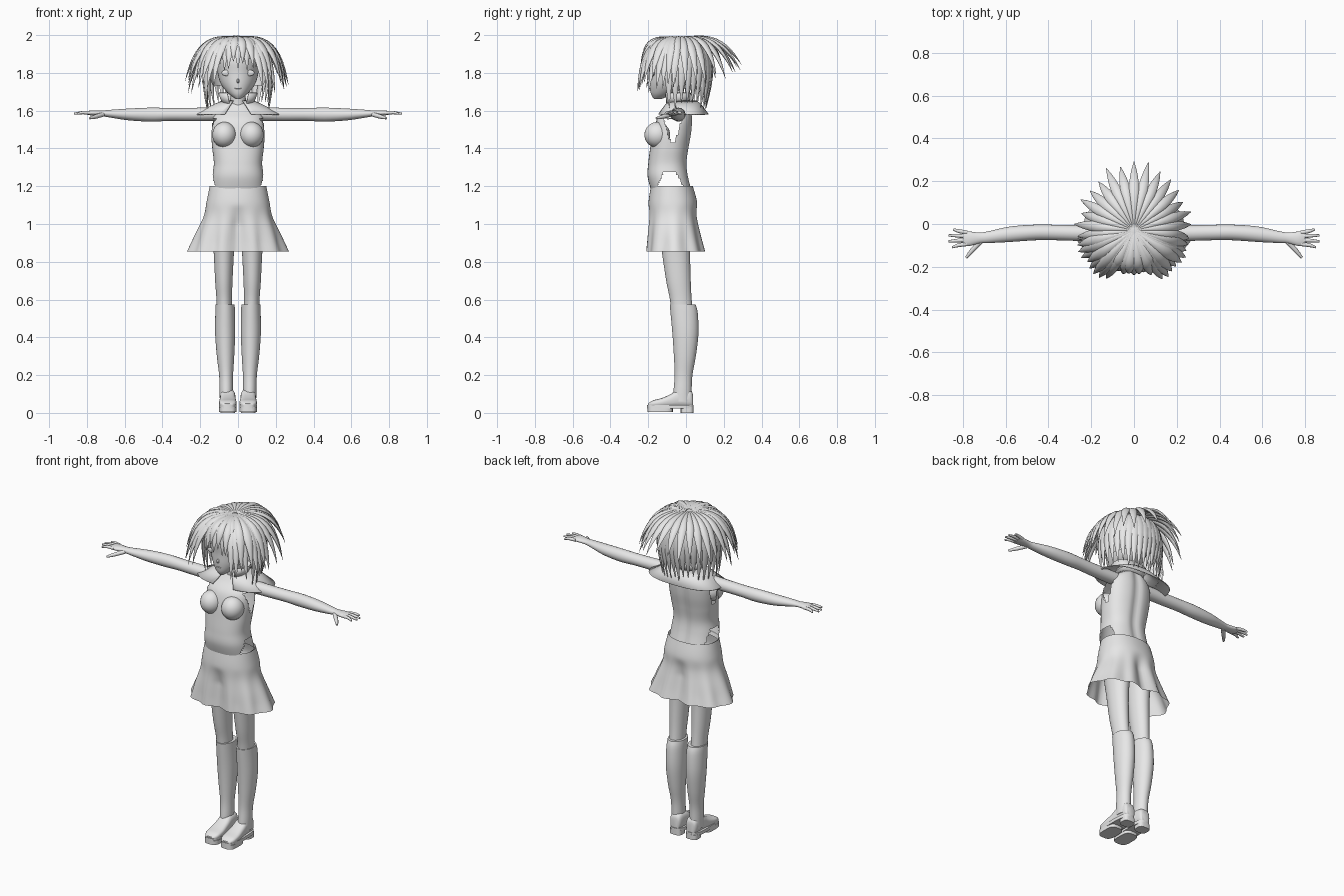
import bpy, bmesh, math, random
from mathutils import Vector as V

random.seed(4)
cube = bpy.data.objects.get("Cube")
if cube:
    bpy.data.objects.remove(cube)

grey = bpy.data.materials.new("plain_grey")
grey.use_nodes = True
grey.diffuse_color = (0.8, 0.8, 0.8, 1)
grey.node_tree.nodes["Principled BSDF"].inputs["Base Color"].default_value = (0.8, 0.8, 0.8, 1)


def finish(name, bm, angle=50):
    bmesh.ops.recalc_face_normals(bm, faces=bm.faces)
    mesh = bpy.data.meshes.new(name)
    bm.to_mesh(mesh)
    bm.free()
    mesh.materials.append(grey)
    ob = bpy.data.objects.new(name, mesh)
    bpy.context.collection.objects.link(ob)
    bpy.ops.object.select_all(action="DESELECT")
    ob.select_set(True)
    bpy.context.view_layer.objects.active = ob
    bpy.ops.object.shade_smooth_by_angle(angle=math.radians(angle))
    return ob


def fill_in(rows, steps):
    """Catmull-Rom interpolation between rows of numbers."""
    pts = [rows[0]] + list(rows) + [rows[-1]]
    out = []
    for a, b, c, d in zip(pts, pts[1:], pts[2:], pts[3:]):
        for s in range(steps):
            t = s / steps
            out.append([q + t * (r - p) / 2 + t * t * (p - 2.5 * q + 2 * r - e / 2)
                        + t ** 3 * (1.5 * (q - r) + (e - p) / 2)
                        for p, q, r, e in zip(a, b, c, d)])
    return out + [list(rows[-1])]


def ring(c, u, v, n, p=1.0):
    def f(x):
        return math.copysign(abs(x) ** p, x)
    return [c + u * f(math.cos(2 * math.pi * i / n)) + v * f(math.sin(2 * math.pi * i / n))
            for i in range(n)]


def skin(rings, closed=True, caps=True):
    bm = bmesh.new()
    vs = [[bm.verts.new(p) for p in r] for r in rings]
    n = len(vs[0])
    for a, b in zip(vs, vs[1:]):
        for i in range(n if closed else n - 1):
            j = (i + 1) % n
            bm.faces.new((a[i], a[j], b[j], b[i]))
    if caps:
        bm.faces.new(vs[0])
        bm.faces.new(vs[-1])
    return bm


def upright(rows, steps=4, n=32, p=1.0, caps=True, x=0, s=1):
    """Loft of (z, x offset, half width, front y, back y)."""
    return skin([ring(V((s * (x + c), (f + b) / 2, z)), V((w, 0, 0)), V((0, (b - f) / 2, 0)), n, p)
                 for z, c, w, f, b in fill_in(rows, steps)], caps=caps)


def tube(name, path, n=10):
    """Round limb through (x, y, z, radius) points."""
    rows = fill_in(path, 3)
    d = (V(rows[-1][:3]) - V(rows[0][:3])).normalized()
    u = d.orthogonal().normalized()
    return finish(name, skin([ring(V(r[:3]), u * r[3], d.cross(u) * r[3], n) for r in rows]))


def ball(name, centre, size):
    bm = bmesh.new()
    bmesh.ops.create_uvsphere(bm, u_segments=28, v_segments=18, radius=1)
    bmesh.ops.scale(bm, vec=size, verts=bm.verts)
    bmesh.ops.translate(bm, vec=centre, verts=bm.verts)
    return finish(name, bm)


# Fitted top, open at the armholes and at the sides of the waist
bm = upright([(1.17, 0, .142, -.182, .035), (1.25, 0, .137, -.203, .014), (1.32, 0, .128, -.2, .006),
              (1.4, 0, .136, -.19, .016), (1.48, 0, .142, -.178, .03), (1.55, 0, .138, -.155, .035),
              (1.6, 0, .11, -.11, .03), (1.64, 0, .05, -.08, .02)], 8, 72, .85, False)


def opening(c):
    waist = 1.195 < c.z < 1.28 and abs(c.y + .085) < .07 - .5 * (c.z - 1.195)
    arm = 1.43 < c.z < 1.56 and abs(c.y + .07) < .01 + .3 * (c.z - 1.43)
    return abs(c.x) > .07 and (waist or arm)


bmesh.ops.delete(bm, geom=[f for f in bm.faces if opening(f.calc_center_median())], context="FACES")
for v in bm.verts:  # shallow groove down the spine
    if v.co.y > -.04:
        v.co.y -= .012 * math.exp(-(v.co.x / .025) ** 2)
finish("fitted_top", bm)

# Skirt with hip section and flared soft pleats
bm = upright([(1.2, 0, .15, -.186, .036), (1.12, 0, .166, -.198, .058), (1.04, 0, .182, -.2, .062),
              (.95, 0, .225, -.208, .082), (.855, 0, .27, -.216, .108)], 6, 96, .9, False)
for v in bm.verts:
    flare = max(0, min(1, (1.1 - v.co.z) / .2))
    a = math.atan2(v.co.y + .06, v.co.x)
    k = 1 - .035 * flare * (1 - math.cos(a * 12))
    v.co.x *= k
    mid = math.exp(-(v.co.x / .03) ** 2)
    v.co.y = -.06 + (v.co.y + .06) * k * (1 - .22 * mid * min(1, flare * 2))
finish("skirt", bm)

for s, side in ((1, "left"), (-1, "right")):
    # Chest, legs and long socks
    ball(side + "_chest", (s * .072, -.152, 1.472), (.064, .068, .068))
    finish(side + "_leg", upright([(1.06, 0, .07, -.15, .04), (.95, 0, .062, -.142, .03),
           (.855, 0, .054, -.128, .022), (.7, 0, .046, -.105, .025), (.6, -.002, .041, -.085, .03),
           (.5, -.004, .04, -.075, .04)], x=.075, s=s))
    finish(side + "_sock", upright([(.575, 0, .05, -.086, .05), (.53, 0, .052, -.082, .062),
           (.42, 0, .053, -.072, .066), (.3, -.002, .046, -.064, .052), (.2, -.005, .037, -.06, .034),
           (.12, -.006, .036, -.066, .03), (.06, -.006, .034, -.07, .03)], x=.068, s=s))

    # Shoe upper lofted from heel to toe, then sole and heel
    upper = [(.036, .026, .1), (.02, .036, .125), (-.04, .04, .125), (-.08, .042, .1),
             (-.13, .046, .078), (-.175, .043, .066), (-.2, .025, .05)]
    finish(side + "_shoe", skin([ring(V((s * .054, y, (.03 + t) / 2)), V((w, 0, 0)),
           V((0, 0, (t - .03) / 2)), 24, .7) for y, w, t in fill_in(upper, 3)]))
    for part, y0, y1, z0, z1, w in (("sole", -.206, .04, .022, .042, .047), ("front_sole", -.204, -.07, .004, .03, .046),
                                    ("heel", -.028, .04, 0, .03, .038)):
        finish(side + "_" + part, upright([(z0, 0, w, y0, y1), (z1, 0, w, y0, y1)], 1, 32, .6, x=.054, s=s), 35)

    # Arm lofted along x: (x, z, half height, front y, back y)
    arm = [(.1, 1.582, .036, -.085, -.005), (.24, 1.58, .035, -.08, -.006), (.36, 1.58, .034, -.076, -.004),
           (.46, 1.579, .037, -.076, -.003), (.58, 1.58, .031, -.084, -.012), (.68, 1.584, .02, -.089, -.034),
           (.72, 1.586, .015, -.09, -.04), (.77, 1.588, .014, -.103, -.035), (.8, 1.588, .009, -.1, -.034)]
    finish(side + "_arm", skin([ring(V((s * x, (f + b) / 2, z)), V((0, (b - f) / 2, 0)), V((0, 0, h)), 20)
                                for x, z, h, f, b in fill_in(arm, 4)]))
    # Four fingers and a thumb
    for i, tip in enumerate((.85, .868, .868, .845)):
        y = -.094 + i * .018
        tube(side + "_finger_" + str(i + 1), [(s * .78, y, 1.588, .0095), (s * .82, y - .005 + i * .004, 1.59, .009),
             (s * tip, y - .015 + i * .01, 1.584, .005)])
    tube(side + "_thumb", [(s * .715, -.08, 1.58, .012), (s * .755, -.122, 1.568, .011), (s * .785, -.157, 1.56, .006)])

    # Eye, as a thin lens on the face
    ball(side + "_eye", (s * .06, -.172, 1.8), (.027, .006, .016)).rotation_euler = (0, 0, 0)

# Neck and broad collar, open at the front
tube("neck", [(0, -.04, 1.56, .06), (0, -.045, 1.64, .042), (0, -.06, 1.74, .042)], 24)


def collar(name, rows, gap, yc):
    rings = []
    for z, rx, ry in rows:
        line = []
        for i in range(49):
            a = (i / 24 - 1) * (math.pi - gap)
            sx, sy = math.sin(a), math.cos(a)
            line.append(V((rx * math.copysign(abs(sx) ** .8, sx), yc + ry * math.copysign(abs(sy) ** .8, sy), z)))
        rings.append(line)
    ob = finish(name, skin(rings, False, False))
    ob.modifiers.new("thickness", "SOLIDIFY").thickness = .005


collar("wide_collar", [(1.655, .08, .07), (1.635, .125, .095), (1.582, .235, .135)], .22, -.015)
collar("standing_collar", [(1.63, .075, .06), (1.695, .1, .066)], .5, -.045)

# Head with tapered chin, nose and mouth
finish("head", upright([(1.662, 0, .012, -.17, -.13), (1.69, 0, .05, -.186, -.06), (1.74, 0, .09, -.193, .03),
       (1.8, 0, .108, -.194, .07), (1.87, 0, .115, -.198, .08), (1.93, 0, .1, -.17, .06),
       (1.97, 0, .05, -.1, 0)], 5, 40))
ball("nose", (0, -.194, 1.757), (.007, .013, .012))
ball("mouth", (0, -.191, 1.718), (.018, .004, .003))

# Hair cap, cut away over the face
bm = bmesh.new()
bmesh.ops.create_uvsphere(bm, u_segments=40, v_segments=28, radius=1)
for v in bm.verts:
    v.co = V((v.co.x * .155, v.co.y * .168 - .04, v.co.z * .165 + 1.82))
bmesh.ops.delete(bm, context="FACES", geom=[f for f in bm.faces if f.calc_center_median().z < (
    1.87 if f.calc_center_median().y < -.03 else 1.74)])
finish("hair_cap", bm)


def lock(name, deg, reach, end, width, bulge, top=2.0):
    """Pointed, flattened strand from the crown; 0 degrees points back."""
    a = math.radians(deg)
    out, across = V((math.sin(a), math.cos(a), 0)), V((math.cos(a), -math.sin(a), 0))
    crown = V((0, -.03, 0))
    p0, p1, p2 = (crown + out * r + V((0, 0, z)) for r, z in ((.015, 1.985), (bulge, top), (reach, end)))
    rings = []
    for i in range(13):
        t = i / 12
        c = p0 * (1 - t) ** 2 + p1 * 2 * t * (1 - t) + p2 * t * t
        d = ((p1 - p0) * (1 - t) + (p2 - p1) * t).normalized()
        w = width * max(.04, min(1, .15 + t * 1.8) * (1 - max(0, (t - .55) / .45) ** 1.6))
        rings.append(ring(c, across * w, across.cross(d).normalized() * min(.012, w * .5), 8))
    finish(name, skin(rings))


# Inner bob hanging to the neck, then windswept outer strands
for i in range(21):
    d = -110 + i * 11
    lock("bob_strand", d, .135 + .035 * abs(d) / 110, random.uniform(1.6, 1.65), .032, .225, 1.99)
for i in range(17):
    d = -96 + i * 12
    lock("flying_strand", d, random.uniform(.3, .34) - .06 * abs(d) / 96, 1.83 - .1 * abs(d) / 96
         + random.uniform(-.03, .02), .023, .21, 2.025)
for s in (1, -1):
    for i in range(9):
        d = s * (98 + i * 6.5)
        lock("side_strand", d, random.uniform(.255, .28), random.uniform(1.69, 1.77), .026, .215, 2.02)
for i in range(9):
    lock("fringe_strand", 152 + i * 7, random.uniform(.2, .225), random.uniform(1.81, 1.86), .024, .195, 2.01)
